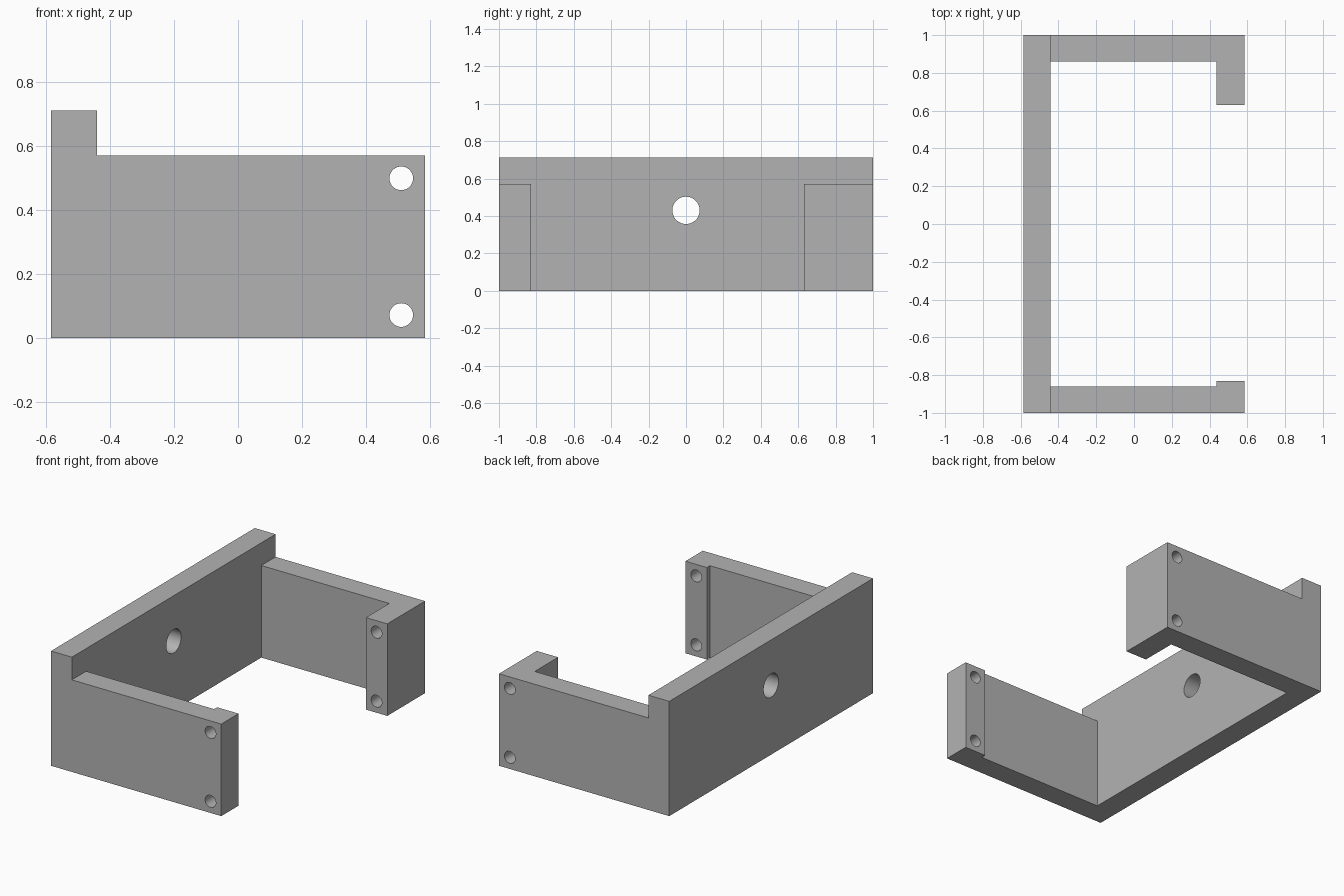
import bpy, bmesh, math

cube = bpy.data.objects.get("Cube")
if cube:
    bpy.data.objects.remove(cube, do_unlink=True)

# Main dimensions
X, Y = 0.585, 1.0            # half extents
WALL_X, ARM_Y = -0.442, 0.86  # inner faces of wall and arms
LIP_X = 0.438                # inner face of the end lips
ARM_H, WALL_H = 0.572, 0.713

grey = bpy.data.materials.new("plain grey")
grey.use_nodes = True
colour = (0.45, 0.45, 0.45, 1)
grey.diffuse_color = colour
grey.node_tree.nodes["Principled BSDF"].inputs["Base Color"].default_value = colour


def arm_outline(side, lip_y):
    """Arm with an inward lip at its free end."""
    return [(WALL_X, side * Y), (X, side * Y), (X, lip_y), (LIP_X, lip_y),
            (LIP_X, side * ARM_Y), (WALL_X, side * ARM_Y)]


def raise_faces(bm, faces, height, keep):
    result = bmesh.ops.extrude_face_region(bm, geom=faces, use_keep_orig=keep)
    verts = [g for g in result["geom"] if isinstance(g, bmesh.types.BMVert)]
    bmesh.ops.translate(bm, verts=verts, vec=(0, 0, height))
    return [g for g in result["geom"] if isinstance(g, bmesh.types.BMFace)]


def make_object(name, bm):
    mesh = bpy.data.meshes.new(name)
    bm.to_mesh(mesh)
    bm.free()
    obj = bpy.data.objects.new(name, mesh)
    bpy.context.collection.objects.link(obj)
    return obj


# Bracket: footprint of wall and two arms, raised, then the wall raised further
bm = bmesh.new()
wall = [(-X, -Y), (WALL_X, -Y), (WALL_X, -ARM_Y), (WALL_X, ARM_Y), (WALL_X, Y), (-X, Y)]
for outline in (wall, arm_outline(-1, -0.83), arm_outline(1, 0.63)):
    bm.faces.new([bm.verts.new((x, y, 0)) for x, y in outline])
bmesh.ops.remove_doubles(bm, verts=bm.verts[:], dist=0.0001)
bmesh.ops.recalc_face_normals(bm, faces=bm.faces[:])
tops = raise_faces(bm, bm.faces[:], ARM_H, True)
wall_top = min(tops, key=lambda f: f.calc_center_median().x)
raise_faces(bm, [wall_top], WALL_H - ARM_H, False)
bmesh.ops.recalc_face_normals(bm, faces=bm.faces[:])
bmesh.ops.dissolve_limit(bm, angle_limit=0.01, verts=bm.verts[:], edges=bm.edges[:])
bracket = make_object("bracket", bm)
bracket.data.materials.append(grey)


# Hole cutters: one through the wall, two through both arms
def cylinder(name, radius, length, location, rotation):
    bm = bmesh.new()
    bmesh.ops.create_cone(bm, cap_ends=True, segments=48, radius1=radius,
                          radius2=radius, depth=length)
    obj = make_object(name, bm)
    obj.location, obj.rotation_euler = location, rotation
    obj.hide_render = True
    return obj


quarter = math.pi / 2
cutters = [cylinder("wall_hole_cutter", 0.073, 0.4, (-0.51, 0, 0.43), (0, quarter, 0))]
for z in (0.072, 0.5):
    cutters.append(cylinder("arm_hole_cutter", 0.037, 2.4, (0.511, 0, z), (quarter, 0, 0)))

bpy.context.view_layer.objects.active = bracket
bpy.ops.object.select_all(action="DESELECT")
bracket.select_set(True)
for cutter in cutters:
    cut = bracket.modifiers.new("hole", "BOOLEAN")
    cut.operation, cut.solver, cut.object = "DIFFERENCE", "EXACT", cutter
    bpy.ops.object.modifier_apply(modifier=cut.name)
for cutter in cutters:
    bpy.data.objects.remove(cutter, do_unlink=True)

bpy.ops.object.shade_smooth_by_angle(angle=math.radians(30))
